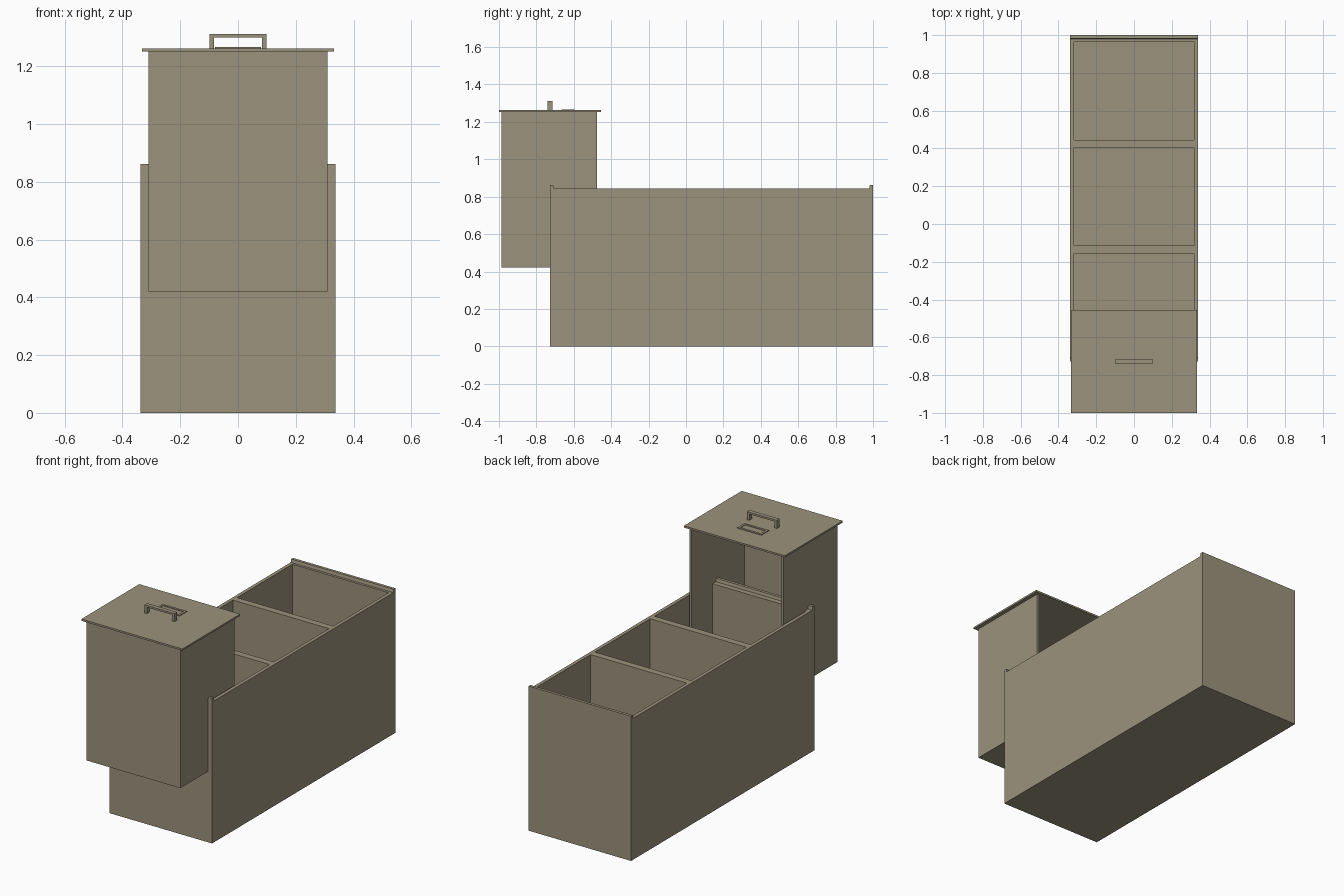
import bpy, bmesh

if "Cube" in bpy.data.objects:
    bpy.data.objects.remove(bpy.data.objects["Cube"])

mat = bpy.data.materials.new("warm_grey_tan")
mat.diffuse_color = (0.33, 0.29, 0.205, 1.0)
mat.use_nodes = True
mat.node_tree.nodes["Principled BSDF"].inputs["Base Color"].default_value = mat.diffuse_color


def extrude(name, profile, axis, a, b):
    """Extrude a closed 2D profile between a and b along axis x, y or z."""
    def place(u, v, w):
        return {"x": (w, u, v), "y": (u, w, v), "z": (u, v, w)}[axis]
    bm = bmesh.new()
    face = bm.faces.new([bm.verts.new(place(u, v, a)) for u, v in profile])
    res = bmesh.ops.extrude_face_region(bm, geom=[face])
    moved = [g for g in res["geom"] if isinstance(g, bmesh.types.BMVert)]
    shift = place(0, 0, b - a)
    bmesh.ops.translate(bm, verts=moved, vec=shift)
    bmesh.ops.recalc_face_normals(bm, faces=bm.faces)
    me = bpy.data.meshes.new(name)
    bm.to_mesh(me)
    bm.free()
    me.materials.append(mat)
    ob = bpy.data.objects.new(name, me)
    bpy.context.collection.objects.link(ob)
    return ob


def box(name, x0, x1, y0, y1, z0, z1):
    return extrude(name, [(x0, y0), (x1, y0), (x1, y1), (x0, y1)], "z", z0, z1)


def cut(ob, cutters):
    """Subtract the cutters, bake the result and remove the cutters."""
    for c in cutters:
        m = ob.modifiers.new("cut", "BOOLEAN")
        m.operation, m.solver, m.object = "DIFFERENCE", "EXACT", c
    deps = bpy.context.evaluated_depsgraph_get()
    me = bpy.data.meshes.new_from_object(ob.evaluated_get(deps))
    ob.modifiers.clear()
    ob.data = me
    for c in cutters:
        bpy.data.objects.remove(c)


# Long housing: side profile with a raised lip at each end
Y0, Y1, RIM, LIP, T = -0.727, 1.0, 0.843, 0.862, 0.017
housing = extrude("housing", [
    (Y0, 0), (Y1, 0), (Y1, LIP), (Y1 - T, LIP), (Y1 - T - 0.004, RIM),
    (Y0 + T + 0.004, RIM), (Y0 + T, LIP), (Y0, LIP)], "x", -0.338, 0.338)

# Three equal compartments
pockets = []
for i in range(3):
    back = 0.965 - 0.56 * i
    pockets.append(box("pocket_cutter", -0.317, 0.317, back - 0.52, back, 0.012, 1.0))
cut(housing, pockets)

# Raised bin, open at the back and covered by the lid
bin_body = box("bin", -0.31, 0.31, -0.986, -0.475, 0.421, 1.252)
cut(bin_body, [box("bin_cutter", -0.297, 0.297, -0.973, -0.3, 0.434, 1.4)])

# Lid
box("lid", -0.333, 0.333, -1.0, -0.455, 1.252, 1.2625)

# Handle: square bracket on the lid
H, W, B, TOP = 0.099, 0.016, 1.262, 1.311
extrude("handle", [
    (-H, B), (-H, TOP), (H, TOP), (H, B), (H - W, B),
    (H - W, TOP - 0.011), (W - H, TOP - 0.011), (W - H, B)], "y", -0.74, -0.715)

# Thin label frame behind the handle
frame = box("label_frame", -0.08, 0.08, -0.666, -0.596, 1.262, 1.2665)
cut(frame, [box("frame_cutter", -0.067, 0.067, -0.653, -0.609, 1.2, 1.3)])
